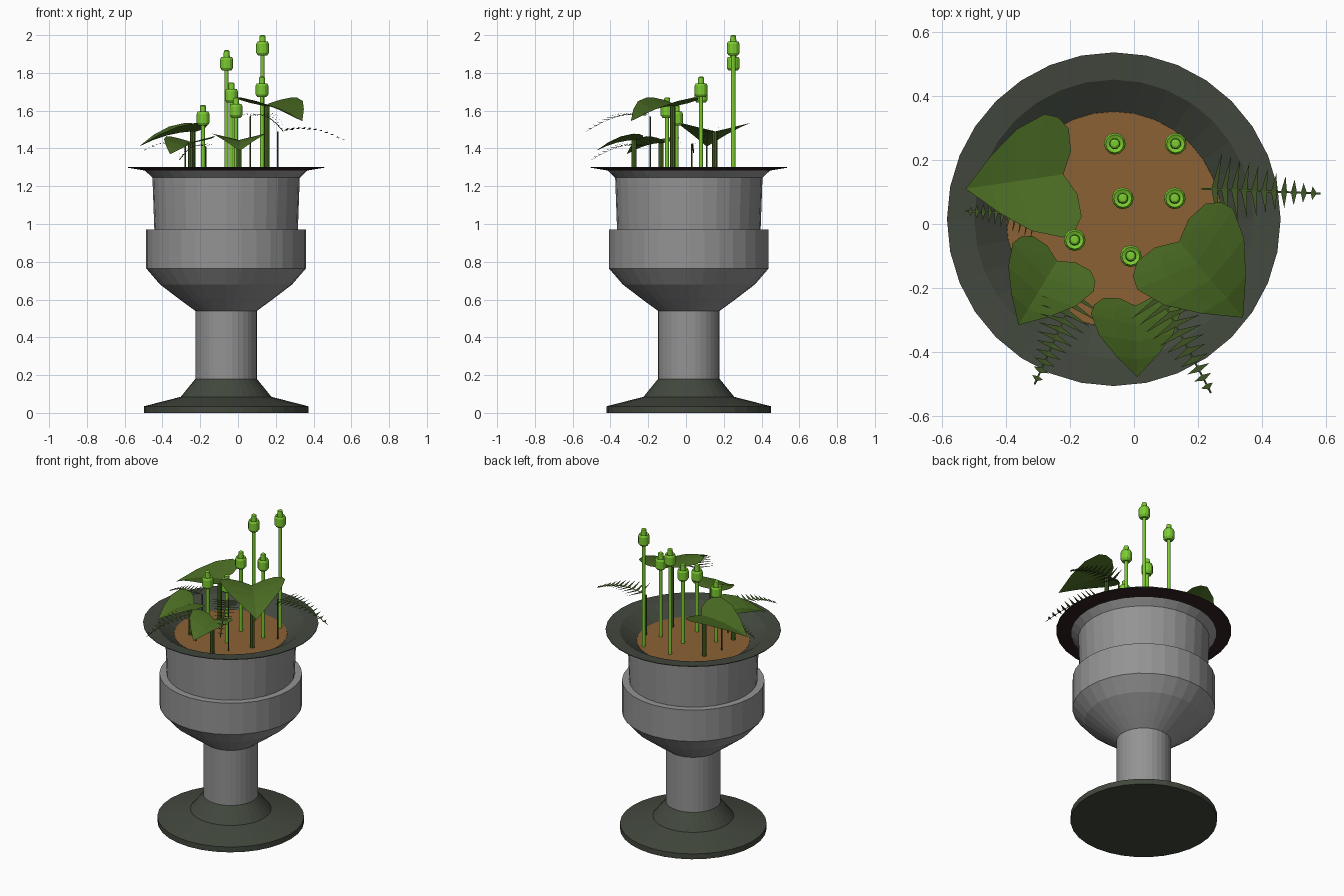
import bpy, math
from mathutils import Vector

if "Cube" in bpy.data.objects:
    bpy.data.objects.remove(bpy.data.objects["Cube"])

def mat(name, rgb):
    m = bpy.data.materials.new(name)
    m.diffuse_color = (*rgb, 1)
    m.use_nodes = True
    m.node_tree.nodes["Principled BSDF"].inputs["Base Color"].default_value = m.diffuse_color
    return m

STONE = mat("grey stone", (0.29, 0.295, 0.29))
DARK = mat("dark grey green", (0.055, 0.065, 0.048))
MAROON = mat("dark maroon", (0.03, 0.014, 0.014))
SOIL = mat("brown soil", (0.26, 0.12, 0.035))
LEAF = mat("leaf green", (0.07, 0.15, 0.017))
FERN = mat("fern green", (0.05, 0.09, 0.018))
LIME = mat("lime green", (0.2, 0.6, 0.03))

AXIS = Vector((-0.063, 0.015, 0))

def mesh(name, verts, faces, material):
    me = bpy.data.meshes.new(name)
    me.from_pydata([tuple(v) for v in verts], [], faces)
    me.materials.append(material)
    ob = bpy.data.objects.new(name, me)
    bpy.context.collection.objects.link(ob)
    return ob

def lathe(name, profile, material, center=AXIS, n=32, bottom=False, top=False):
    """Turn a (radius, z) profile, listed bottom to top on the outside."""
    c = Vector(center)
    verts = [c + Vector((r * math.cos(2 * math.pi * i / n), r * math.sin(2 * math.pi * i / n), z))
             for r, z in profile for i in range(n)]
    faces = []
    for k in range(len(profile) - 1):
        for i in range(n):
            j = (i + 1) % n
            faces.append((k * n + i, k * n + j, (k + 1) * n + j, (k + 1) * n + i))
    if bottom:
        faces.append(tuple(reversed(range(n))))
    if top:
        faces.append(tuple(range((len(profile) - 1) * n, len(profile) * n)))
    return mesh(name, verts, faces, material)

# Pot: foot, column, bowl with band and neck, rim, soil
lathe("foot", [(0.435, 0), (0.435, 0.035), (0.24, 0.085), (0.163, 0.18)], DARK, bottom=True)
lathe("column", [(0.163, 0.18), (0.163, 0.54)], STONE)
lathe("bowl", [(0.163, 0.54), (0.245, 0.60), (0.35, 0.68), (0.423, 0.765), (0.423, 0.97),
               (0.38, 0.97), (0.39, 1.245), (0.43, 1.283)], STONE)
lathe("rim_underside", [(0.43, 1.283), (0.52, 1.298)], MAROON)
lathe("rim", [(0.52, 1.298), (0.52, 1.302), (0.435, 1.295), (0.33, 1.225)], DARK)
lathe("soil", [(0.34, 1.22), (0.335, 1.23)], SOIL, top=True)

# Flower buds on tall stems: x, y, top height
BUDS = [(-0.06, 0.25, 1.92), (0.13, 0.25, 2.0), (-0.035, 0.08, 1.75),
        (0.127, 0.08, 1.78), (-0.185, -0.05, 1.63), (-0.01, -0.10, 1.67)]
for k, (x, y, h) in enumerate(BUDS):
    lathe(f"flower_{k}", [(0.011, 1.22), (0.011, h - 0.108), (0.024, h - 0.108), (0.034, h - 0.094),
                          (0.034, h - 0.048), (0.028, h - 0.035), (0.017, h - 0.04),
                          (0.015, h - 0.004), (0.009, h)], LIME, (x, y, 0), n=12, top=True)

# Heart leaves: half outline and matching midrib stations, mirrored across the rib
OUT = [(0, 0), (-0.11, 0.22), (-0.12, 0.45), (-0.03, 0.58), (0.1, 0.63), (0.4, 0.52), (0.7, 0.29), (1, 0)]
RIB = [0, 0.04, 0.1, 0.18, 0.28, 0.5, 0.75, 1]

def heart(name, notch, tip, z):
    a = Vector((*notch, 0))
    d = Vector((*tip, 0)) - a
    L = d.length
    d.normalize()
    p = Vector((-d.y, d.x, 0))
    verts, faces = [], []
    for (u, v), r in zip(OUT, RIB):
        for s in (-1, -0.5, 0, 0.5, 1):
            uu = r + (u - r) * abs(s)
            vv = v * s
            h = 0.24 * abs(vv) - 0.26 * uu * uu
            verts.append(a + d * uu * L + p * vv * L + Vector((0, 0, z + h * L)))
    for i in range(len(OUT) - 1):
        for j in range(4):
            q = i * 5 + j
            faces.append((q, q + 5, q + 6, q + 1))
    ob = mesh(name, verts, faces, LEAF)
    ob.data.validate()
    base = a + d * 0.02
    lathe(name + "_stem", [(0.014, 1.22), (0.014, z)], LEAF, base, n=8)

heart("leaf_left", (-0.22, 0.155), (-0.525, 0.11), 1.49)
heart("leaf_front_left", (-0.24, -0.115), (-0.36, -0.315), 1.43)
heart("leaf_front", (0.005, -0.255), (0.01, -0.477), 1.445)
heart("leaf_right", (0.14, -0.055), (0.34, -0.292), 1.625)

# Fern fronds: stalk, arching rachis and paired slim leaflets
def fern(name, base, tip, z0, z1, w, n=12):
    a, b = Vector((*base, z0)), Vector((*tip, z1))
    d = b - a
    L = d.length
    flat = Vector((d.x, d.y, 0)).normalized()
    p = Vector((-flat.y, flat.x, 0))
    def at(t):
        return a.lerp(b, t) + Vector((0, 0, 0.1 * L * math.sin(math.pi * t)))
    verts, faces = [], []
    def add(*pts):
        faces.append(tuple(range(len(verts), len(verts) + len(pts))))
        verts.extend(pts)
    for i in range(n):
        t0, t1 = i / n, (i + 1) / n
        e = p * 0.003
        add(at(t0) - e, at(t1) - e, at(t1) + e, at(t0) + e)
        if i == 0:
            continue
        reach = w * (1.1 - t0)
        for s in (-1, 1):
            c = at(t0)
            add(c, c + flat * L * 0.05,
                c + p * s * reach + flat * reach * 0.25 + Vector((0, 0, 0.12 * reach)))
    mesh(name, verts, faces, FERN)
    lathe(name + "_stalk", [(0.004, 1.22), (0.004, z0)], FERN, (*base, 0), n=6)

fern("fern_right", (0.21, 0.11), (0.582, 0.095), 1.49, 1.43, 0.115)
fern("fern_front_right", (0.065, -0.19), (0.24, -0.527), 1.57, 1.49, 0.11)
fern("fern_front_left", (-0.17, -0.19), (-0.31, -0.5), 1.41, 1.34, 0.1)
fern("fern_left", (-0.28, 0.03), (-0.525, 0.04), 1.42, 1.375, 0.08)
